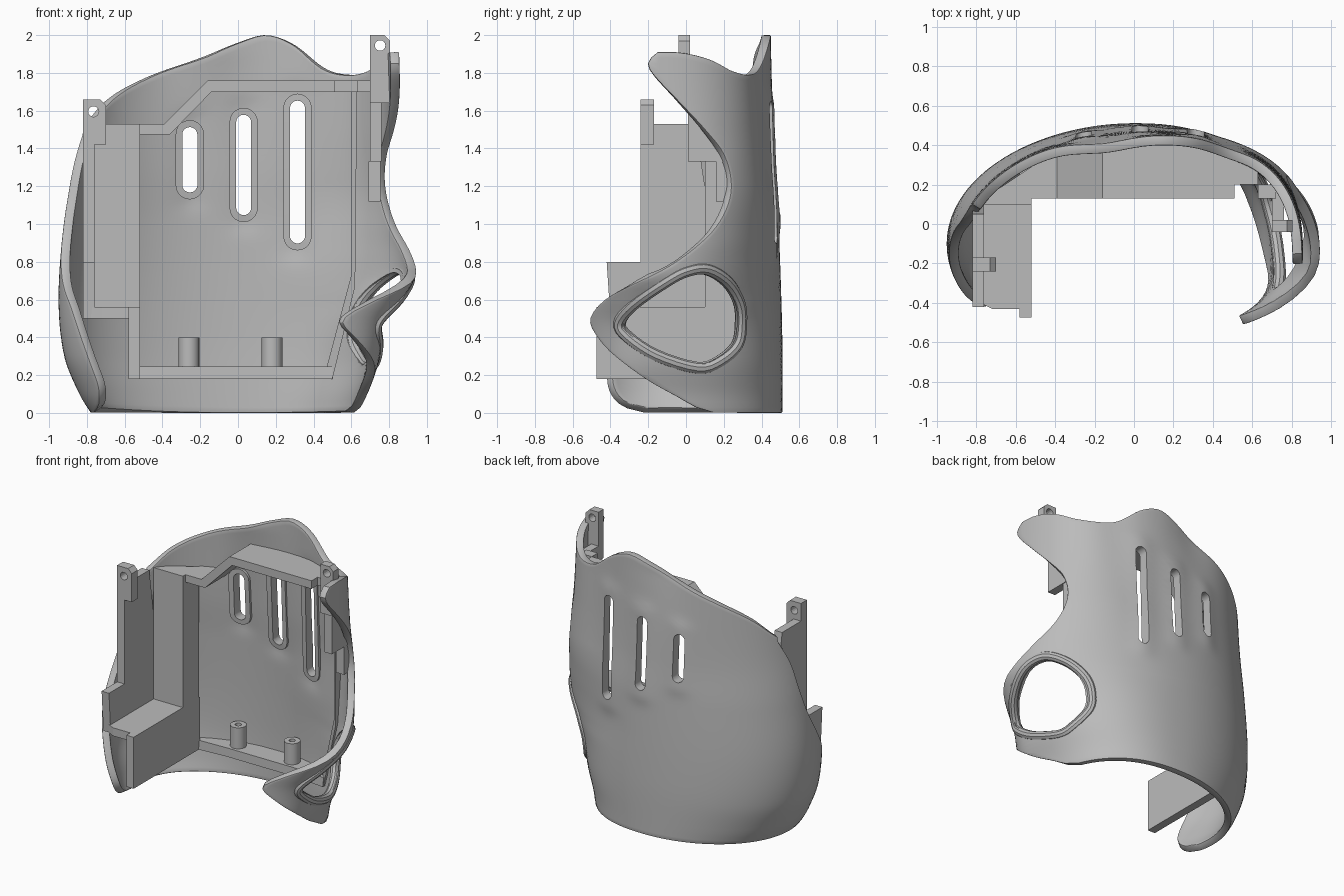
import bpy, bmesh
from math import sin, cos, asin, pi, exp, copysign, radians

cube = bpy.data.objects.get("Cube")
if cube:
    bpy.data.objects.remove(cube, do_unlink=True)

grey = bpy.data.materials.new("plain grey")
grey.use_nodes = True
grey.diffuse_color = (0.5, 0.5, 0.5, 1)
grey.node_tree.nodes["Principled BSDF"].inputs["Base Color"].default_value = (0.5, 0.5, 0.5, 1)


def curve(pts, v):
    """Smooth curve through (key, value) pairs."""
    v = min(max(v, pts[0][0]), pts[-1][0])
    i = 0
    while i < len(pts) - 2 and v > pts[i + 1][0]:
        i += 1

    def slope(k):
        a, b = pts[max(k - 1, 0)], pts[min(k + 1, len(pts) - 1)]
        return (b[1] - a[1]) / (b[0] - a[0])
    (x0, y0), (x1, y1) = pts[i], pts[i + 1]
    h = x1 - x0
    t = (v - x0) / h
    return ((1 + 2 * t) * (1 - t) ** 2 * y0 + t * (1 - t) ** 2 * h * slope(i)
            + t * t * (3 - 2 * t) * y1 + t * t * (t - 1) * h * slope(i + 1))


# Shell measurements by height
BACK = [(0, .51), (.4, .51), (1, .49), (1.3, .47), (1.7, .46), (2, .455)]
LEFT_R = [(0, .78), (.1, .84), (.3, .92), (.6, .95), (1, .925), (1.4, .885), (2, .85)]
RIGHT_R = [(0, .67), (.1, .69), (.25, .74), (.47, .79), (.6, .87), (.72, .94), (.85, .95),
           (1, .93), (1.2, .91), (1.5, .87), (2, .85)]
SQUARE = [(0, 2.4), (.45, 2.4), (.75, 2.1), (1.2, 2.6), (2, 2.6)]
LEFT_EDGE = [(0, -.22), (.03, -.33), (.1, -.4), (.2, -.42), (.35, -.4), (.55, -.33), (.7, -.22),
             (.9, -.1), (1.1, -.03), (1.3, .02), (1.48, .1)]
RIGHT_EDGE = [(0, .15), (.03, .05), (.07, -.02), (.17, -.2), (.32, -.4), (.43, -.49), (.49, -.51),
              (.55, -.48), (.62, -.4), (.77, -.1), (.92, .1), (1.05, .2), (1.2, .24), (1.37, .2),
              (1.5, .1), (1.66, -.05), (1.8, -.18), (1.86, -.2), (1.91, -.15)]
TOP = [(-.83, 1.48), (-.7, 1.65), (-.5, 1.77), (-.2, 1.88), (0, 1.96), (.15, 2), (.3, 1.95),
       (.47, 1.82), (.6, 1.79), (.72, 1.81), (.8, 1.87), (.85, 1.91)]
SLOTS = [("short", -.255, 1.13, 1.55), ("middle", .03, 1.01, 1.615), ("long", .315, .86, 1.69)]


def section(right, z):
    """Radius, centre depth, back depth, front depth and squareness of one half."""
    if right:
        return curve(RIGHT_R, z), -.2, curve(BACK, z) + .2, .39, curve(SQUARE, z)
    return curve(LEFT_R, z), -.1, curve(BACK, z) + .1, .62, 2


def dip(x, z):
    """Hollows below the top rim, less the soft swelling around each slot."""
    up = min(max((z - 1.2) / .7, 0), 1)
    d = up * (.02 * exp(-((x - .5) / .12) ** 2) + .04 * up * exp(-((x + .17) / .2) ** 2))
    for _, sx, z0, z1 in SLOTS:
        beyond = max(z0 - z, z - z1, 0)
        d -= .012 * exp(-((x - sx) / .08) ** 2 - (beyond / .06) ** 2)
    return d


def shell_point(a, z):
    r, yc, back, front, n = section(cos(a) > 0, z)
    x = r * copysign(abs(cos(a)) ** (2 / n), cos(a))
    y = yc + (back if sin(a) > 0 else front) * copysign(abs(sin(a)) ** (2 / n), sin(a))
    return x, y - dip(x, z) * max(sin(a), 0), z


def edge_angle(right, z):
    r, yc, back, front, n = section(right, z)
    d = curve(RIGHT_EDGE if right else LEFT_EDGE, z) - yc
    q = min(abs(d) / (back if d > 0 else front), 1)
    a = asin(copysign(q ** (n / 2), d))
    return a if right else pi - a


def back_y(x, z):
    r, yc, back, front, n = section(x > 0, z)
    return yc + back * max(1 - abs(x / r) ** n, 0) ** (1 / n) - dip(x, z)


def side_x(y, z):
    r, yc, back, front, n = section(True, z)
    q = abs(y - yc) / (back if y > yc else front)
    return r * max(1 - q ** n, 0) ** (1 / n)


def finish(name, bm):
    bmesh.ops.recalc_face_normals(bm, faces=bm.faces[:])
    me = bpy.data.meshes.new(name)
    bm.to_mesh(me)
    bm.free()
    me.materials.append(grey)
    ob = bpy.data.objects.new(name, me)
    bpy.context.collection.objects.link(ob)
    return ob


def prism(name, axis, pts, lo, hi):
    """Extrude an outline along an axis; lo and hi may be functions of the outline point."""
    bm = bmesh.new()
    rings = []
    for end in (lo, hi):
        ring = []
        for p, q in pts:
            d = end(p, q) if callable(end) else end
            ring.append(bm.verts.new({"x": (d, p, q), "y": (p, d, q), "z": (p, q, d)}[axis]))
        rings.append(ring)
        bm.faces.new(ring)
    for i in range(len(pts)):
        j = (i + 1) % len(pts)
        bm.faces.new((rings[0][i], rings[0][j], rings[1][j], rings[1][i]))
    return finish(name, bm)


def box(name, x, y, z):
    return prism(name, "z", [(x[0], y[0]), (x[1], y[0]), (x[1], y[1]), (x[0], y[1])], *z)


def stadium(x, z0, z1, r, steps=10):
    arc = [pi * k / steps for k in range(steps + 1)]
    return ([(x + r * cos(a), z1 - r + r * sin(a)) for a in arc]
            + [(x - r * cos(a), z0 + r - r * sin(a)) for a in arc])


def circle(x, y, r, n=24):
    return [(x + r * cos(2 * pi * k / n), y + r * sin(2 * pi * k / n)) for k in range(n)]


def activate(ob):
    bpy.ops.object.select_all(action="DESELECT")
    ob.select_set(True)
    bpy.context.view_layer.objects.active = ob


def apply_mod(ob, kind, **settings):
    m = ob.modifiers.new(kind, kind)
    for k, v in settings.items():
        setattr(m, k, v)
    activate(ob)
    bpy.ops.object.modifier_apply(modifier=m.name)


def cut(cutter, *targets):
    for ob in targets:
        apply_mod(ob, "BOOLEAN", object=cutter, operation="DIFFERENCE", solver="EXACT")
    bpy.data.objects.remove(cutter, do_unlink=True)


def smooth(ob):
    activate(ob)
    bpy.ops.object.shade_smooth_by_angle(angle=radians(35))


# Curved outer shell
ROWS, COLS = 64, 76
a0, a1 = edge_angle(False, TOP[0][1]), edge_angle(True, TOP[-1][1])
tops = [curve(TOP, shell_point(a0 + (a1 - a0) * j / COLS, 1.8)[0]) for j in range(COLS + 1)]
bm = bmesh.new()
grid = []
for i in range(ROWS + 1):
    t = i / ROWS
    l, r = edge_angle(False, t * tops[0]), edge_angle(True, t * tops[-1])
    grid.append([bm.verts.new(shell_point(l + (r - l) * j / COLS, t * tops[j]))
                 for j in range(COLS + 1)])
for low, high in zip(grid, grid[1:]):
    for j in range(COLS):
        bm.faces.new((low[j], high[j], high[j + 1], low[j + 1]))
shell = finish("shell", bm)
if sum(p.normal.y * p.area for p in shell.data.polygons) < 0:
    shell.data.flip_normals()
apply_mod(shell, "SOLIDIFY", thickness=.05, offset=-1)
apply_mod(shell, "BEVEL", width=.018, segments=2, limit_method="ANGLE", angle_limit=radians(50))

# Thumb opening with a rounded rim
EGG = [(.1, .74), (.2, .68), (.26, .58), (.27, .48), (.25, .37), (.16, .29), (.05, .26),
       (-.15, .32), (-.29, .41), (-.33, .48), (-.26, .57), (-.1, .68), (0, .73)]
loop = []
for k in range(len(EGG)):
    a, b, c, d = (EGG[(k + m) % len(EGG)] for m in (-1, 0, 1, 2))
    for t in (0, .25, .5, .75):
        loop.append(tuple(b[m] + .5 * t * (c[m] - a[m] + t * (2 * a[m] - 5 * b[m] + 4 * c[m] - d[m]
                    + t * (3 * b[m] - a[m] - 3 * c[m] + d[m]))) for m in (0, 1)))
cut(prism("cutter", "x", loop, .4, 1.3), shell)
data = bpy.data.curves.new("thumb_rim", "CURVE")
data.dimensions = "3D"
data.bevel_depth, data.bevel_resolution = .033, 3
line = data.splines.new("POLY")
line.points.add(len(loop) - 1)
line.use_cyclic_u = True
for pt, (y, z) in zip(line.points, loop):
    y, z = y * 1.07 + .002, .5 + (z - .5) * 1.09
    pt.co = (side_x(y, z) - .021, y, z, 1)
data.materials.append(grey)
rim = bpy.data.objects.new("thumb_rim", data)
bpy.context.collection.objects.link(rim)
activate(rim)
bpy.ops.object.convert(target="MESH")
smooth(bpy.context.object)

# Vent slots with collars
for name, x, z0, z1 in SLOTS:
    collar = prism(name + "_slot_collar", "y", stadium(x, z0, z1, .075),
                   lambda p, q: back_y(p, q) - .068, lambda p, q: back_y(p, q) - .015)
    cut(prism("cutter", "y", stadium(x, z0 + .037, z1 - .037, .04), .1, .8), shell, collar)
    smooth(collar)
smooth(shell)


def inner(x, z):
    return back_y(x, z) - .025


# Upper bent bracket and its short left end
bracket = [(-.52, 1.53), (-.39, 1.53), (-.16, 1.76), (.1, 1.76), (.3, 1.76), (.51, 1.76),
           (.51, 1.7), (.3, 1.7), (.1, 1.7), (-.14, 1.7), (-.36, 1.475), (-.52, 1.475)]
prism("upper_bracket", "y", bracket, .13, inner)
prism("bracket_end", "y", [(.51, 1.76), (.63, 1.76), (.63, 1.7), (.51, 1.7)], .2, inner)
box("bracket_tip", (.63, .72), (.13, .2), (1.7, 1.76))

# Lower shelf with hollow posts, and the rail rising from its end
xs = [-.55, -.3, 0, .25, .5]
prism("lower_shelf", "y", [(x, .245) for x in xs] + [(x, .18) for x in reversed(xs)],
      lambda p, q: min(.3, inner(p, q) - .07), inner)
prism("side_rail", "y", [(.47, .245), (.6, .73), (.6, 1.7), (.63, 1.7), (.62, .67), (.5, .18)],
      lambda p, q: inner(p, q) - .06, inner)
for side, x in (("right", -.26), ("left", .18)):
    post = prism(side + "_post", "z", circle(x, .375, .055), .24, .4)
    cut(prism("cutter", "z", circle(x, .375, .022, 12), .3, .5), post)
    smooth(post)

# Open compartment on the right side of the model
prism("compartment_back", "z", [(-.76, .1), (-.52, .1), (-.52, .29), (-.64, .21), (-.76, .13)],
      .5, 1.53)
prism("compartment_floor", "z", [(-.82, -.38), (-.72, -.43), (-.52, -.43), (-.52, .11), (-.82, .11)],
      .5, .56)
box("compartment_lower_wall", (-.58, -.52), (-.475, .3), (.18, .56))
prism("compartment_side", "x", [(-.4, .5), (-.42, .8), (-.24, .8), (-.24, 1.42), (-.17, 1.42),
                                (-.17, 1.53), (.05, 1.53), (.1, 1.2), (.1, .5)], -.82, -.76)


def lug(name, x0, x1, z0, z1, y0, y1, hole):
    c = .03
    ob = prism(name, "y", [(x0, z0), (x1, z0), (x1, z1 - c), (x1 - c, z1), (x0, z1)], y0, y1)
    cut(prism("cutter", "y", circle(*hole, .028, 16), y0 - .1, y1 + .1), ob)


# Mounting lugs and the left lug support
lug("right_lug", -.82, -.7, 1.42, 1.66, -.24, -.17, (-.765, 1.595))
lug("left_lug", .7, .805, 1.64, 2, -.04, .02, (.752, 1.945))
box("left_lug_plate", (.7, .76), (.01, .2), (1.33, 1.75))
box("left_lug_foot", (.69, .755), (.16, .22), (1.12, 1.33))
